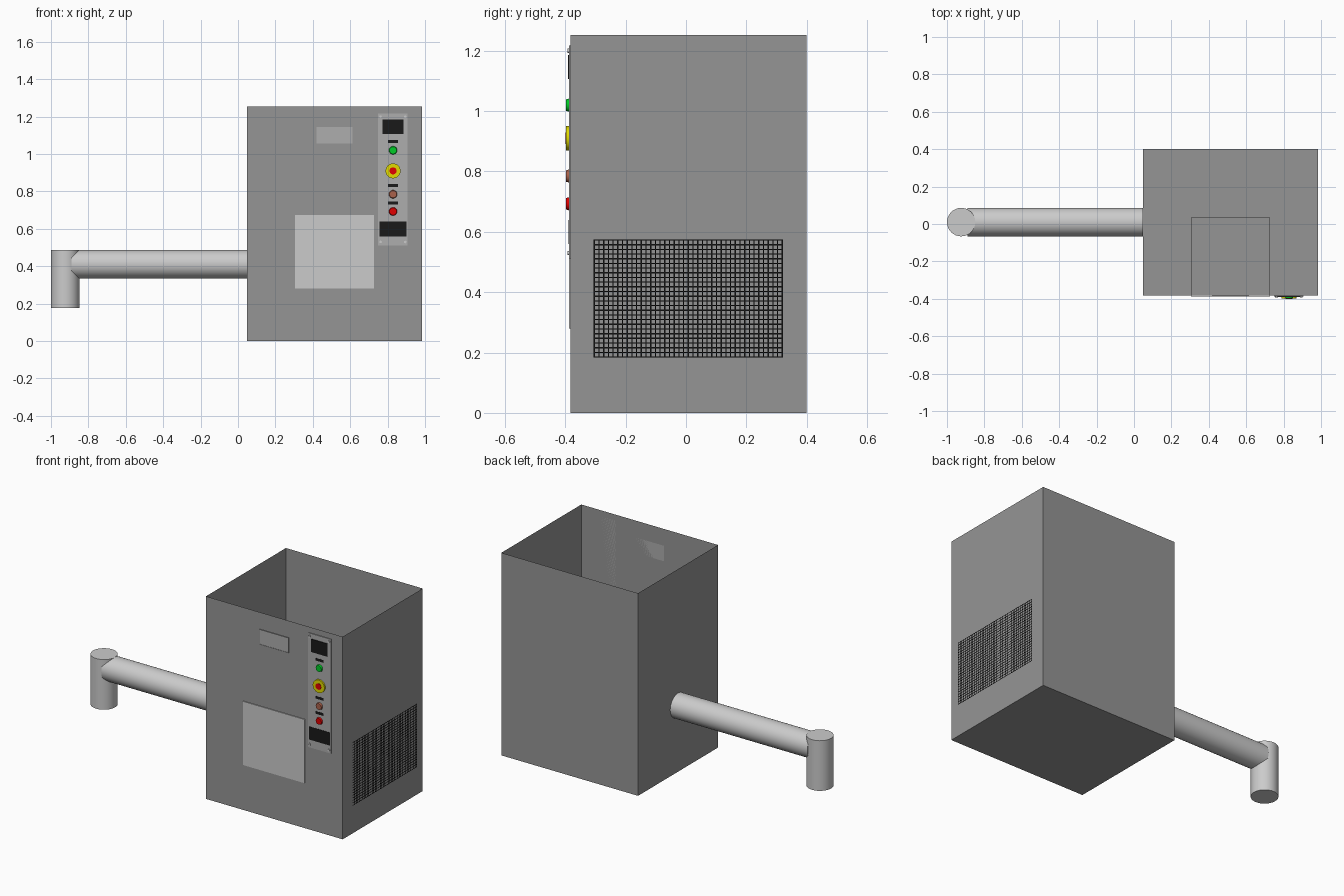
import bpy, bmesh, math
from mathutils import Matrix

if "Cube" in bpy.data.objects:
    bpy.data.objects.remove(bpy.data.objects["Cube"])


def material(name, rgb):
    m = bpy.data.materials.new(name)
    m.diffuse_color = (*rgb, 1)
    m.use_nodes = True
    m.node_tree.nodes["Principled BSDF"].inputs["Base Color"].default_value = m.diffuse_color
    return m


STEEL = material("dark_steel", (0.3, 0.3, 0.3))
PLATE = material("plate", (0.42, 0.42, 0.42))
PIPE = material("pipe", (0.55, 0.55, 0.55))
DOOR = material("door", (0.75, 0.75, 0.75))
BLACK = material("black", (0.01, 0.01, 0.01))
GREEN = material("green", (0.0, 0.6, 0.02))
YELLOW = material("yellow", (0.75, 0.7, 0.0))
RED = material("red", (0.75, 0.0, 0.0))
BROWN = material("brown", (0.4, 0.12, 0.07))


def finish(name, bm, mat, smooth=False):
    me = bpy.data.meshes.new(name)
    bm.to_mesh(me)
    bm.free()
    ob = bpy.data.objects.new(name, me)
    bpy.context.collection.objects.link(ob)
    me.materials.append(mat)
    if smooth:
        bpy.ops.object.select_all(action='DESELECT')
        ob.select_set(True)
        bpy.context.view_layer.objects.active = ob
        bpy.ops.object.shade_smooth_by_angle(angle=math.radians(35))
    return ob


def add_box(bm, x0, x1, y0, y1, z0, z1):
    m = Matrix.Translation(((x0 + x1) / 2, (y0 + y1) / 2, (z0 + z1) / 2))
    m @= Matrix.Diagonal((x1 - x0, y1 - y0, z1 - z0, 1))
    return bmesh.ops.create_cube(bm, size=1, matrix=m)


def box(name, x, y, z, mat, open_dir=None):
    """Box from three (min, max) ranges, optionally without the face that looks along open_dir."""
    bm = bmesh.new()
    add_box(bm, *x, *y, *z)
    bm.normal_update()
    if open_dir:
        gone = [f for f in bm.faces if sum(a * b for a, b in zip(f.normal, open_dir)) > 0.9]
        bmesh.ops.delete(bm, geom=gone, context='FACES')
    return finish(name, bm, mat)


def cylinder(name, centre, r, length, axis, mat, r2=None, segs=32):
    bm = bmesh.new()
    rot = {'X': Matrix.Rotation(math.pi / 2, 4, 'Y'),
           'Y': Matrix.Rotation(math.pi / 2, 4, 'X'), 'Z': Matrix()}[axis]
    bmesh.ops.create_cone(bm, cap_ends=True, segments=segs, radius1=r, radius2=r2 or r,
                          depth=length, matrix=Matrix.Translation(centre) @ rot)
    return finish(name, bm, mat, True)


FRONT = -0.382

# Cabinet shell, open at the top, with a dispensing cavity behind the door
box("cabinet", (0.048, 0.984), (FRONT, 0.4), (0, 1.253), STEEL, (0, 0, 1))
box("cavity", (0.304, 0.727), (FRONT + 0.001, 0.034), (0.28, 0.674), STEEL, (0, -1, 0))
box("door", (0.304, 0.727), (FRONT - 0.005, FRONT + 0.004), (0.28, 0.674), DOOR)

# Slot plate with a narrow raised rim
box("slot_plate", (0.417, 0.615), (FRONT - 0.002, FRONT), (1.053, 1.149), PLATE)
bm = bmesh.new()
for x0, x1, z0, z1 in ((0.417, 0.421, 1.053, 1.149), (0.611, 0.615, 1.053, 1.149),
                       (0.421, 0.611, 1.053, 1.057), (0.421, 0.611, 1.145, 1.149)):
    add_box(bm, x0, x1, FRONT - 0.004, FRONT, z0, z1)
finish("slot_rim", bm, STEEL)

# Control panel: plate, displays and labels
box("control_panel", (0.749, 0.906), (FRONT - 0.005, FRONT), (0.511, 1.218), PLATE)
P = FRONT - 0.005
box("display", (0.773, 0.885), (P - 0.004, P), (1.106, 1.186), BLACK)
box("speaker_vent", (0.757, 0.901), (P - 0.002, P), (0.56, 0.64), BLACK)
for i, z in enumerate((1.068, 0.833, 0.739)):
    box(f"label_strip_{i}", (0.801, 0.856), (P - 0.001, P), (z - 0.008, z + 0.008), BLACK)

# Push buttons, emergency stop and corner screws
CX = 0.829
for name, z, mat in (("green_button", 1.02, GREEN), ("brown_button", 0.785, BROWN),
                     ("red_button", 0.693, RED)):
    cylinder(name, (CX, P - 0.005, z), 0.022, 0.01, 'Y', mat, 0.019)
cylinder("stop_collar", (CX, P - 0.005, 0.91), 0.04, 0.01, 'Y', YELLOW)
cylinder("stop_button", (CX, P - 0.0065, 0.91), 0.019, 0.013, 'Y', RED)
for i in (-1, 1):
    for z in (0.53, 1.2):
        cylinder(f"screw_{i}_{z}", (0.828 + i * 0.066, P - 0.003, z), 0.007, 0.006, 'Y', PIPE, segs=12)

# Side grille made of flat strips standing just off the right wall
bm = bmesh.new()
Y0, Y1, Z0, Z1, W = -0.306, 0.321, 0.183, 0.575, 0.002


def strip(x, y0, y1, z0, z1):
    bm.faces.new([bm.verts.new((x, y, z)) for y, z in ((y0, z0), (y1, z0), (y1, z1), (y0, z1))])


COLS, ROWS = 40, 25
for i in range(COLS + 1):
    y = Y0 + W + (Y1 - Y0 - 2 * W) * i / COLS
    strip(1.0, y - W, y + W, Z0, Z1)
for j in range(ROWS + 1):
    z = Z0 + W + (Z1 - Z0 - 2 * W) * j / ROWS
    strip(0.9995, Y0, Y1, z - W, z + W)
finish("side_grille", bm, BLACK)

# Outlet pipe and downspout
R = 0.076
cylinder("outlet_pipe", ((-0.89 + 0.048) / 2, 0.01, 0.411), R, 0.938, 'X', PIPE)
cylinder("downspout", (-0.924, 0.01, (0.177 + 0.487) / 2), R, 0.31, 'Z', PIPE)
